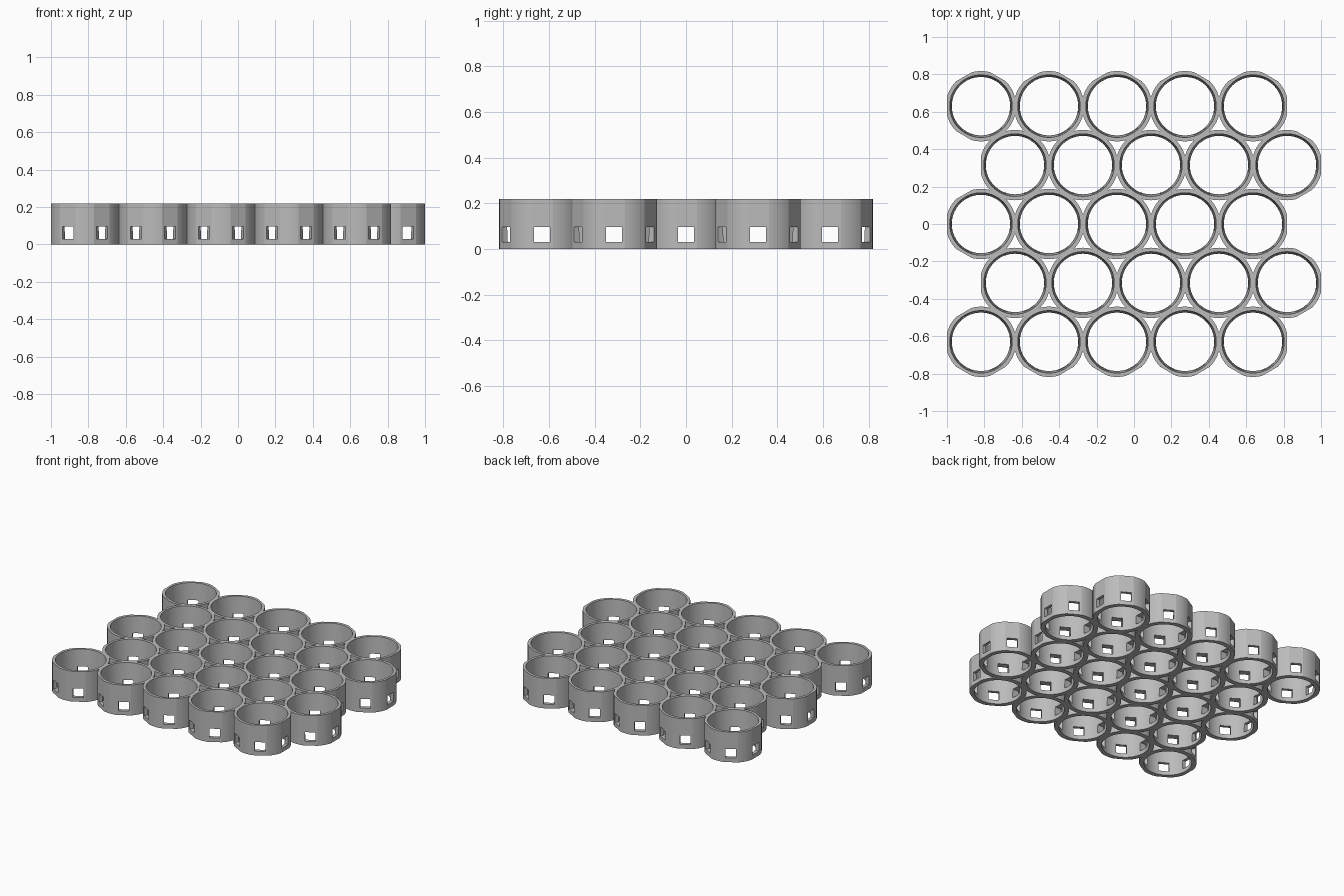
import bpy, bmesh
from math import sin, cos, asin, sqrt, radians, pi

cube = bpy.data.objects.get("Cube")
if cube:
    bpy.data.objects.remove(cube, do_unlink=True)

PITCH = 2 / 5.5             # spacing of the rings in a row
ROW = PITCH * sqrt(3) / 2   # spacing of the rows
FLAT = PITCH / 2            # distance from ring centre to its six flats
OUTER = 0.188               # outer radius between the flats
BORE_LOW, BORE_HIGH = 0.156, 0.167
HEIGHT = 0.219
SLOT = 0.035                # half width of a window
LEVELS = [0, 0.03, 0.096, HEIGHT]
CORNER = sqrt(OUTER**2 - FLAT**2)
LATERALS = [-CORNER, -SLOT, -SLOT / 2, 0, SLOT / 2, SLOT, CORNER]
ARC_STEPS = 6
COLUMNS = len(LATERALS) - 1 + ARC_STEPS


def bore(z):
    return BORE_LOW + (BORE_HIGH - BORE_LOW) * z / HEIGHT


def column(side, k, z):
    """Outer and inner wall points of one column of a ring side."""
    base = side * pi / 3
    r = bore(z)
    if k < len(LATERALS):
        lat = LATERALS[k]
        out = (FLAT * cos(base) - lat * sin(base), FLAT * sin(base) + lat * cos(base))
        a = base + asin(lat / r)
    else:
        t = (k - len(LATERALS) + 1) / ARC_STEPS
        start_out, start_in = asin(CORNER / OUTER), asin(CORNER / r)
        b = base + start_out + t * (pi / 3 - 2 * start_out)
        a = base + start_in + t * (pi / 3 - 2 * start_in)
        out = (OUTER * cos(b), OUTER * sin(b))
    return out, (r * cos(a), r * sin(a))


def add_ring(bm, cx, cy, open_sides):
    cols = []
    for side in range(6):
        for k in range(COLUMNS):
            pair = ([], [])
            for z in LEVELS:
                for verts, (x, y) in zip(pair, column(side, k, z)):
                    verts.append(bm.verts.new((cx + x, cy + y, z)))
            cols.append(pair)
    for i, (o1, i1) in enumerate(cols):
        o2, i2 = cols[(i + 1) % len(cols)]
        side, k = divmod(i, COLUMNS)
        on_flat = k < len(LATERALS) - 1
        in_slot = 1 <= k <= 4
        # outer and inner wall, leaving the window open
        for j in range(3):
            if in_slot and j == 1:
                continue
            if not (on_flat and side in open_sides):
                bm.faces.new((o1[j], o2[j], o2[j + 1], o1[j + 1]))
            bm.faces.new((i2[j], i1[j], i1[j + 1], i2[j + 1]))
        # rim and underside
        bm.faces.new((o1[3], o2[3], i2[3], i1[3]))
        bm.faces.new((o2[0], o1[0], i1[0], i2[0]))
        # window sill, lintel and jambs
        if in_slot:
            bm.faces.new((o1[1], o2[1], i2[1], i1[1]))
            bm.faces.new((o2[2], o1[2], i1[2], i2[2]))
        if k == 1:
            bm.faces.new((o1[1], i1[1], i1[2], o1[2]))
        if k == 4:
            bm.faces.new((i2[1], o2[1], o2[2], i2[2]))


# staggered rows of rings, joined at their flats
centres = []
for row in range(5):
    shift = PITCH / 4 * (1 if row % 2 else -1)
    centres += [((c - 2) * PITCH + shift, (row - 2) * ROW) for c in range(5)]

bm = bmesh.new()
for cx, cy in centres:
    joined = set()
    for side in range(6):
        nx, ny = cx + PITCH * cos(side * pi / 3), cy + PITCH * sin(side * pi / 3)
        if any(abs(nx - x) + abs(ny - y) < 0.01 for x, y in centres):
            joined.add(side)
    add_ring(bm, cx, cy, joined)
bmesh.ops.remove_doubles(bm, verts=bm.verts, dist=0.0002)

mesh = bpy.data.meshes.new("ring_tray")
bm.to_mesh(mesh)
bm.free()
tray = bpy.data.objects.new("ring_tray", mesh)
bpy.context.collection.objects.link(tray)

grey = bpy.data.materials.new("plain grey")
grey.use_nodes = True
colour = (0.5, 0.5, 0.5, 1)
grey.diffuse_color = colour
grey.node_tree.nodes["Principled BSDF"].inputs["Base Color"].default_value = colour
mesh.materials.append(grey)

bpy.ops.object.select_all(action='DESELECT')
tray.select_set(True)
bpy.context.view_layer.objects.active = tray
bpy.ops.object.shade_smooth_by_angle(angle=radians(10))
